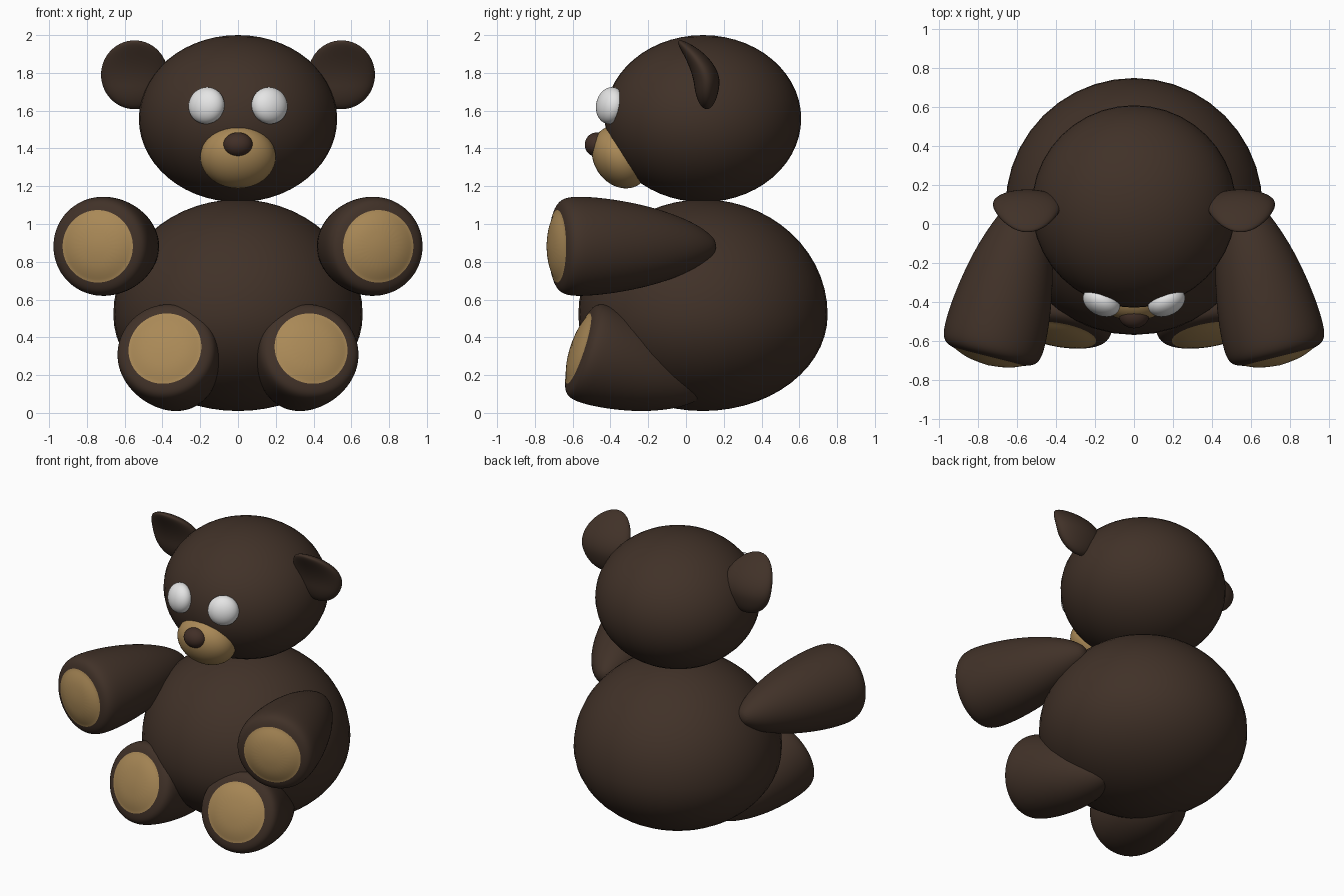
import bpy, bmesh
from math import radians, pi
from mathutils import Vector, Matrix, Euler

cube = bpy.data.objects.get("Cube")
if cube:
    bpy.data.objects.remove(cube)


def material(name, rgb):
    m = bpy.data.materials.new(name)
    m.use_nodes = True
    m.diffuse_color = (*rgb, 1)
    bsdf = m.node_tree.nodes["Principled BSDF"]
    bsdf.inputs["Base Color"].default_value = (*rgb, 1)
    bsdf.inputs["Roughness"].default_value = 0.8
    return m


FUR = material("dark brown fur", (0.052, 0.031, 0.021))
TAN = material("tan felt", (0.40, 0.25, 0.095))
WHITE = material("eye white", (0.78, 0.78, 0.78))
NOSE = material("nose brown", (0.053, 0.028, 0.02))


def finish(bm, name, mats):
    bmesh.ops.recalc_face_normals(bm, faces=bm.faces)
    for f in bm.faces:
        f.smooth = True
    mesh = bpy.data.meshes.new(name)
    bm.to_mesh(mesh)
    bm.free()
    for m in mats:
        mesh.materials.append(m)
    obj = bpy.data.objects.new(name, mesh)
    bpy.context.collection.objects.link(obj)
    return obj


def ellipsoid(name, mat, centre, radii, rot=(0, 0, 0), shape=None):
    """Scaled sphere; shape optionally edits each vertex before placement."""
    bm = bmesh.new()
    bmesh.ops.create_uvsphere(bm, u_segments=40, v_segments=28, radius=1)
    bmesh.ops.scale(bm, vec=radii, verts=bm.verts)
    if shape:
        for v in bm.verts:
            shape(v.co)
    turn = Euler([radians(a) for a in rot]).to_matrix().to_4x4()
    bm.transform(Matrix.Translation(centre) @ turn)
    return finish(bm, name, [mat])


# Limb outline from hidden tip to domed pad: (distance along limb, radius)
LIMB = [(0, 0), (0.015, 0.05), (0.1, 0.112), (0.2, 0.158), (0.36, 0.213),
        (0.57, 0.253), (0.72, 0.266), (0.81, 0.264), (0.855, 0.24),
        (0.87, 0.185), (0.872, 0.18), (0.9, 0.12), (0.915, 0)]


def limb(name, tip, direction, length=1.0, girth=1.0):
    bm = bmesh.new()
    ring = [bm.verts.new((r, 0, s)) for s, r in LIMB]
    edges = [bm.edges.new(pair) for pair in zip(ring, ring[1:])]
    bmesh.ops.spin(bm, geom=ring + edges, cent=(0, 0, 0), axis=(0, 0, 1),
                   angle=2 * pi, steps=28)
    bmesh.ops.remove_doubles(bm, verts=bm.verts, dist=0.0005)
    for f in bm.faces:
        f.material_index = int(f.calc_center_median().z > 0.8705)
    bmesh.ops.scale(bm, vec=(girth, girth, length), verts=bm.verts)
    turn = Vector(direction).to_track_quat('Z', 'Y').to_matrix().to_4x4()
    bm.transform(Matrix.Translation(tip) @ turn)
    obj = finish(bm, name, [FUR, TAN])
    sub = obj.modifiers.new("smooth", 'SUBSURF')
    sub.levels = sub.render_levels = 2


# Torso is a little taller above its widest line than below
def pear(co):
    co.z *= 0.61 if co.z > 0 else 0.51


ellipsoid("body", FUR, (0, 0.09, 0.52), (0.66, 0.66, 1), shape=pear)

# Head and face
ellipsoid("head", FUR, (0, 0.09, 1.558), (0.525, 0.52, 0.442))
ellipsoid("muzzle", TAN, (0, -0.345, 1.355), (0.2, 0.144, 0.175), (33, 0, 0))
ellipsoid("nose", NOSE, (0, -0.47, 1.42), (0.078, 0.066, 0.065))


# Ears curl forward towards the top
def curl(co):
    co.y -= 2.4 * max(0, co.z + 0.06) ** 2


for side, label in ((1, "left"), (-1, "right")):
    ellipsoid(label + "_eye", WHITE, (side * 0.167, -0.4, 1.627),
              (0.1, 0.07, 0.098), (-10, 0, side * 25))
    ellipsoid(label + "_ear", FUR, (side * 0.548, 0.11, 1.79),
              (0.177, 0.07, 0.182), shape=curl)
    limb(label + "_arm", (side * 0.53, 0.16, 0.882), (side * 0.245, -0.97, 0))
    limb(label + "_leg", (side * 0.268, 0.105, 0.118),
         (side * 0.165, -0.937, 0.309), 0.83, 1.02)
